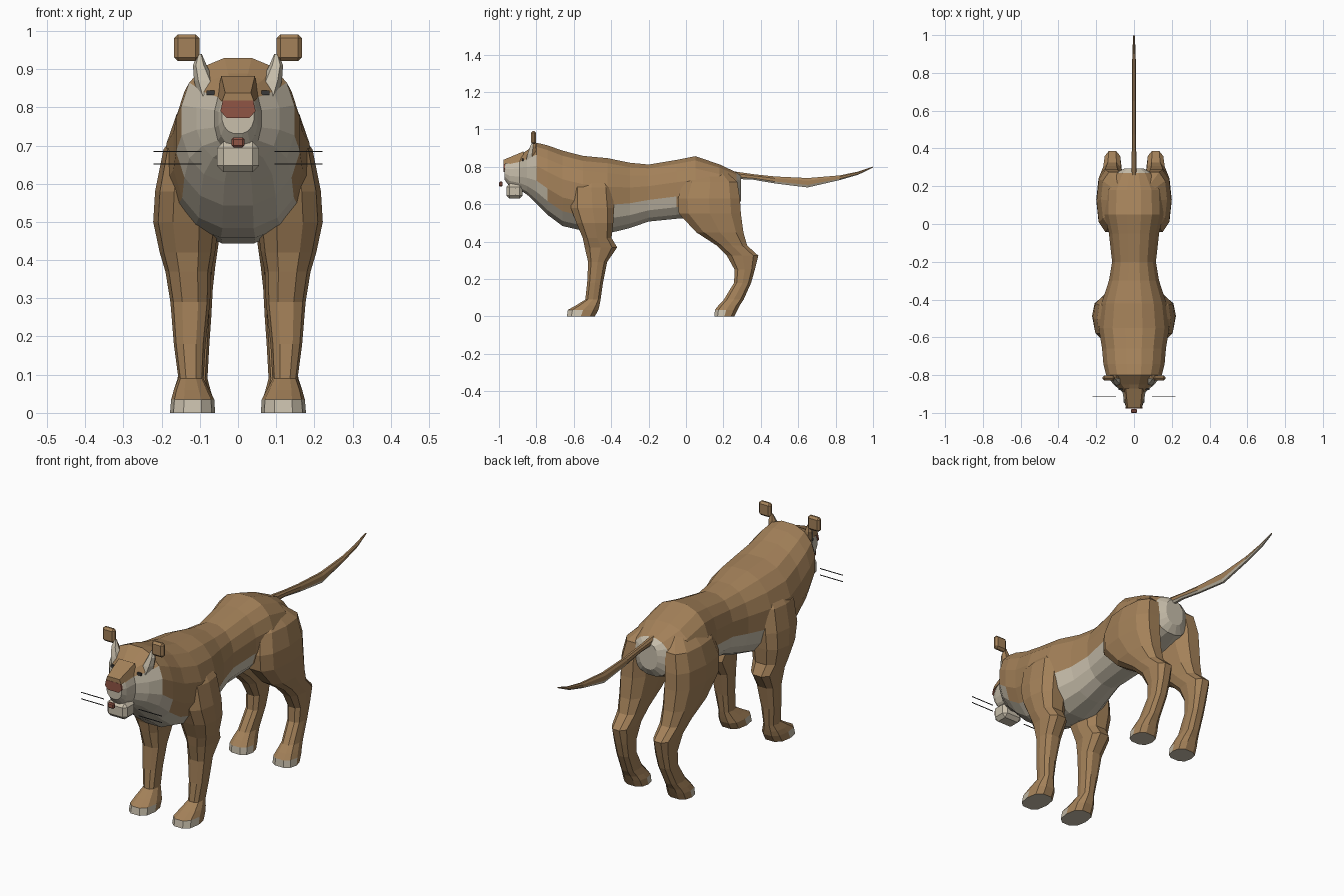
import bpy
import bmesh
from math import sin, cos, tau
from mathutils import Vector

if "Cube" in bpy.data.objects:
    bpy.data.objects.remove(bpy.data.objects["Cube"], do_unlink=True)


def material(name, rgb):
    mat = bpy.data.materials.new(name)
    mat.use_nodes = True
    mat.diffuse_color = (*rgb, 1)
    mat.node_tree.nodes["Principled BSDF"].inputs["Base Color"].default_value = (*rgb, 1)
    return mat


tan = material("tan fur", (.37, .22, .1))
cream = material("cream fur", (.58, .52, .41))
red = material("nose red", (.28, .09, .06))
dark = material("dark grey", (.04, .04, .04))


def finish(name, bm, mats, rule=None):
    """Turn a bmesh into a flat shaded object, colouring faces by a rule."""
    bmesh.ops.recalc_face_normals(bm, faces=bm.faces)
    for face in bm.faces:
        if rule:
            face.material_index = int(rule(face.calc_center_median(), face.normal))
    mesh = bpy.data.meshes.new(name)
    bm.to_mesh(mesh)
    bm.free()
    for mat in mats:
        mesh.materials.append(mat)
    obj = bpy.data.objects.new(name, mesh)
    bpy.context.collection.objects.link(obj)
    return obj


def oval(u0, u1, v0, v1, sides, power):
    """Points of a slightly squared oval that fills the given range."""
    def squared(t):
        return abs(t) ** power * (1 if t > 0 else -1)
    for i in range(sides):
        angle = tau * (i + .5) / sides
        yield ((u0 + u1) / 2 + (u1 - u0) / 2 * squared(sin(angle)),
               (v0 + v1) / 2 + (v1 - v0) / 2 * squared(cos(angle)))


def loft(name, rings, mats, rule=None):
    """Skin a list of point rings and cap both ends."""
    bm = bmesh.new()
    loops = [[bm.verts.new(p) for p in ring] for ring in rings]
    for a, b in zip(loops, loops[1:]):
        for i in range(len(a)):
            j = (i + 1) % len(a)
            bm.faces.new((a[i], a[j], b[j], b[i]))
    bm.faces.new(loops[0])
    bm.faces.new(loops[-1])
    return finish(name, bm, mats, rule)


def upright(name, side, rows, mats, sides, power, rule=None):
    """Loft rows of (z, front, back, inner x, outer x) on one side."""
    rings = [[Vector((side * x, y, z)) for x, y in oval(inner, outer, front, back, sides, power)]
             for z, front, back, inner, outer in rows]
    return loft(name, rings, mats, rule)


def box(name, centre, size, mat, bevel=0):
    bm = bmesh.new()
    bmesh.ops.create_cube(bm, size=1)
    for v in bm.verts:
        v.co = Vector(c + s * k for c, s, k in zip(centre, size, v.co))
    if bevel:
        bmesh.ops.bevel(bm, geom=bm.edges[:], offset=bevel, segments=1, affect='EDGES')
    return finish(name, bm, [mat])


# Head and torso: y, bottom, top, half width, height of the cream underside
torso = [
    (-.97, .73, .825, .042, .82),
    (-.945, .695, .845, .052, .82),
    (-.89, .675, .865, .062, .83),
    (-.85, .65, .89, .11, .83),
    (-.8, .6, .932, .15, .7),
    (-.74, .54, .918, .165, .6),
    (-.66, .48, .89, .172, .53),
    (-.55, .455, .862, .19, .52),
    (-.42, .44, .85, .175, .6),
    (-.3, .47, .825, .135, .61),
    (-.2, .505, .815, .118, .61),
    (-.05, .52, .84, .135, .6),
    (.05, .52, .86, .16, .58),
    (.18, .55, .815, .155, .58),
    (.27, .58, .772, .1, .76),
    (.295, .62, .75, .05, .76),
]


def underside(centre, normal):
    if centre.y > .28:
        return True
    limit = [row[-1] for row in torso if row[0] <= centre.y + .001][-1]
    return centre.z < limit


loft("torso", [[Vector((x, y, z)) for x, z in oval(-w, w, low, high, 16, .88)]
               for y, low, high, w, _ in torso], [tan, cream], underside)

# Legs: z, front y, back y, inner x, outer x
front_leg = [
    (.79, -.56, -.44, .04, .12),
    (.69, -.62, -.39, .05, .195),
    (.58, -.62, -.38, .05, .217),
    (.5, -.59, -.385, .05, .222),
    (.42, -.555, -.395, .06, .205),
    (.37, -.545, -.365, .07, .19),
    (.29, -.525, -.42, .073, .177),
    (.18, -.53, -.442, .085, .168),
    (.09, -.54, -.455, .09, .156),
    (.06, -.59, -.46, .075, .168),
    (.035, -.635, -.465, .062, .175),
    (0, -.64, -.485, .06, .178),
]
hind_leg = [
    (.79, .04, .2, .02, .1),
    (.72, -.02, .28, .035, .175),
    (.63, -.05, .295, .04, .198),
    (.55, -.045, .3, .04, .2),
    (.45, .05, .312, .05, .188),
    (.38, .16, .33, .06, .172),
    (.325, .215, .39, .066, .162),
    (.25, .258, .37, .07, .155),
    (.18, .255, .35, .075, .152),
    (.09, .2, .31, .08, .158),
    (.06, .172, .29, .072, .168),
    (.035, .152, .278, .064, .175),
    (0, .15, .26, .062, .177),
]


def toes(front):
    return lambda c, n: c.z < .03 and (n.z < -.8 or c.y < front + .06)


# Ear flaps: z, front y, back y, inner x, outer x
ear = [
    (.83, -.86, -.79, .045, .105),
    (.87, -.85, -.795, .062, .115),
    (.91, -.835, -.8, .082, .118),
    (.94, -.82, -.81, .095, .105),
]

for side, label in ((1, "left"), (-1, "right")):
    upright(label + "_front_leg", side, front_leg, [tan, cream], 10, .78, toes(-.64))
    upright(label + "_hind_leg", side, hind_leg, [tan, cream], 10, .78, toes(.15))
    upright(label + "_ear", side, ear, [tan, cream], 6, .8,
            lambda c, n: n.y < -.3 and c.z > .84)
    box(label + "_ear_tuft", (side * .134, -.815, .956), (.066, .028, .07), tan, .01)
    box(label + "_eye", (side * .072, -.874, .838), (.022, .008, .012), dark)
    for name, height in (("upper", .684), ("lower", .652)):
        box(f"{label}_{name}_whisker", (side * .158, -.913, height), (.126, .003, .003), dark)

# Muzzle block, its tip and the nose
box("muzzle", (0, -.917, .67), (.11, .086, .08), cream, .017)
box("muzzle_tip", (0, -.99, .708), (.034, .02, .026), red, .005)
nose = [(-.04, .818), (.04, .818), (.046, .79), (.03, .772), (-.03, .772), (-.046, .79)]
loft("nose", [[Vector((x, y, z)) for x, z in nose] for y in (-.967, -.976)], [red])
loft("nose_bridge", [[Vector((x * w, y, z)) for x, z in ((-1, b), (1, b), (.8, t), (-.8, t))]
                     for y, b, t, w in ((-.975, .815, .838, .042), (-.87, .83, .882, .055))],
     [tan])

# Tail: y, bottom, top, half width
tail = [
    (.25, .735, .778, .016),
    (.36, .73, .762, .013),
    (.475, .71, .75, .012),
    (.65, .688, .742, .012),
    (.82, .728, .755, .011),
    (.92, .757, .775, .009),
    (1, .796, .802, .004),
]
loft("tail", [[Vector((x, y, z)) for x, z in oval(-w, w, low, high, 8, .9)]
              for y, low, high, w in tail], [tan, cream],
     lambda c, n: n.z < -.35 and c.y < .99)
